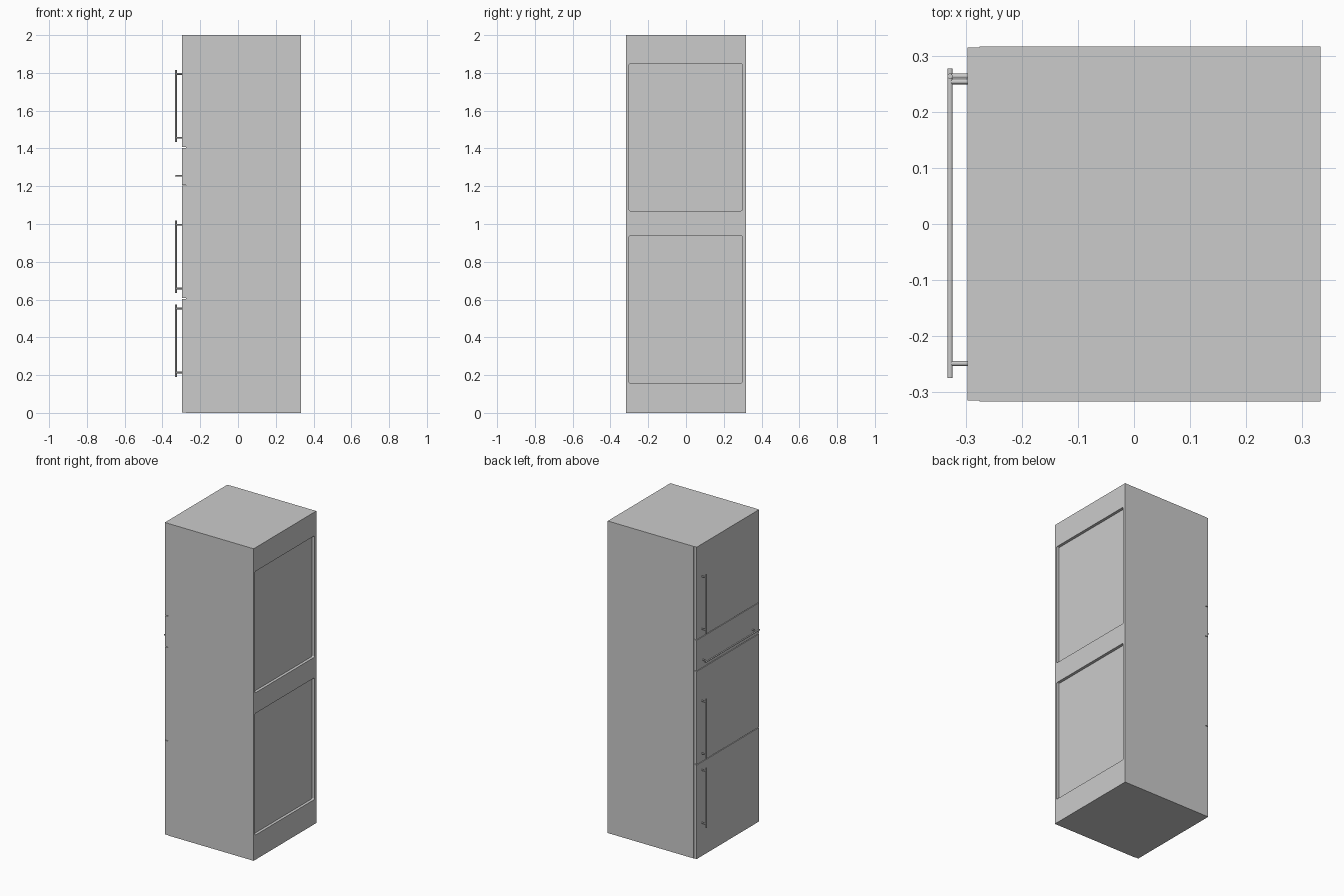
import bpy, bmesh, math
from mathutils import Vector

cube = bpy.data.objects.get("Cube")
if cube:
    bpy.data.objects.remove(cube, do_unlink=True)

grey = bpy.data.materials.new("light_grey")
grey.use_nodes = True
grey.diffuse_color = (0.6, 0.6, 0.6, 1)
grey.node_tree.nodes["Principled BSDF"].inputs["Base Color"].default_value = (0.6, 0.6, 0.6, 1)


def finish(name, bm):
    mesh = bpy.data.meshes.new(name)
    bm.to_mesh(mesh)
    bm.free()
    mesh.materials.append(grey)
    ob = bpy.data.objects.new(name, mesh)
    bpy.context.collection.objects.link(ob)
    return ob


def box(name, lo, hi, round_x=0):
    """Box between two corners; round_x rounds the edges that run along x."""
    bm = bmesh.new()
    bmesh.ops.create_cube(bm, size=1)
    for v in bm.verts:
        v.co = Vector([(a + b) / 2 + c * (b - a) for a, b, c in zip(lo, hi, v.co)])
    if round_x:
        edges = [e for e in bm.edges if abs(e.verts[0].co.x - e.verts[1].co.x) > 1e-5]
        bmesh.ops.bevel(bm, geom=edges, offset=round_x, segments=3, profile=0.5, affect='EDGES')
    return finish(name, bm)


def add_rod(bm, start, end, radius):
    start, end = Vector(start), Vector(end)
    axis = end - start
    turn = axis.to_track_quat('Z', 'Y').to_matrix().to_4x4()
    turn.translation = (start + end) / 2
    bmesh.ops.create_cone(bm, cap_ends=True, segments=20, radius1=radius, radius2=radius,
                          depth=axis.length, matrix=turn)


DOOR_FRONT, DOOR_BACK = -0.297, -0.276
BAR_X = -0.3285
RADIUS = 0.0047


def handle(name, bar_start, bar_end, posts):
    """Bar handle; posts are the (y, z) points where it meets the door."""
    bm = bmesh.new()
    add_rod(bm, (BAR_X, *bar_start), (BAR_X, *bar_end), RADIUS)
    for p in posts:
        add_rod(bm, (BAR_X, *p), (DOOR_FRONT + 0.002, *p), RADIUS * 0.95)
    ob = finish(name, bm)
    bpy.ops.object.select_all(action='DESELECT')
    ob.select_set(True)
    bpy.context.view_layer.objects.active = ob
    bpy.ops.object.shade_smooth_by_angle(angle=math.radians(40))


# Cabinet with two shallow recessed panels in the side opposite the doors
cabinet = box("cabinet", (DOOR_BACK, -0.317, 0), (0.333, 0.317, 2))
for z0, z1 in ((0.158, 0.938), (1.07, 1.848)):
    cutter = box("recess_cutter", (0.315, -0.302, z0), (0.36, 0.298, z1), round_x=0.007)
    cutter.hide_render = True
    mod = cabinet.modifiers.new("recess", 'BOOLEAN')
    mod.operation, mod.solver, mod.object = 'DIFFERENCE', 'EXACT', cutter
    bpy.context.view_layer.objects.active = cabinet
    bpy.ops.object.modifier_apply(modifier=mod.name)
    bpy.data.objects.remove(cutter, do_unlink=True)

# Doors and drawer front, separated by narrow seams
seam = 0.002
for name, z0, z1 in (("lower_door", 0.0, 0.605), ("middle_door", 0.605, 1.205),
                     ("drawer_front", 1.205, 1.405), ("upper_door", 1.405, 2.0)):
    box(name, (DOOR_FRONT, -0.3155, z0 + seam if z0 else 0.001),
        (DOOR_BACK, 0.3155, z1 - seam if z1 < 2 else 2.0))

# Upright door handles
HY = 0.264
for name, z0, z1 in (("lower_handle", 0.19, 0.575), ("middle_handle", 0.635, 1.018),
                     ("upper_handle", 1.433, 1.816)):
    handle(name, (HY, z0), (HY, z1), [(HY, z0 + 0.024), (HY, z1 - 0.022)])

# Long horizontal drawer handle
handle("drawer_handle", (-0.275, 1.255), (0.278, 1.255), [(-0.249, 1.255), (0.254, 1.255)])
